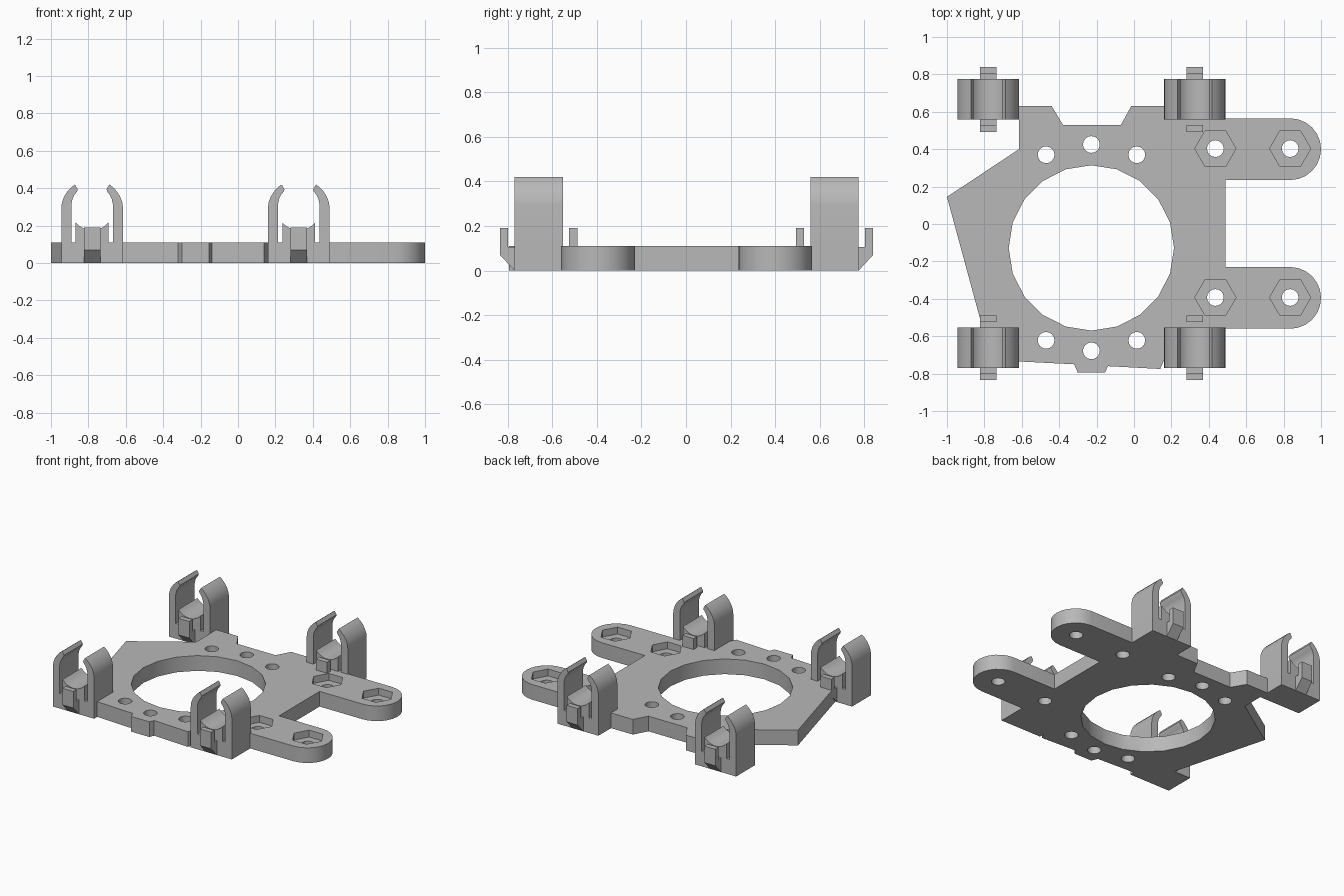
import bpy, bmesh
from math import pi, cos, sin
from mathutils import Vector

cube = bpy.data.objects.get("Cube")
if cube:
    bpy.data.objects.remove(cube, do_unlink=True)

grey = bpy.data.materials.new("mid grey")
grey.use_nodes = True
colour = (0.48, 0.48, 0.48, 1)
grey.diffuse_color = colour
grey.node_tree.nodes["Principled BSDF"].inputs["Base Color"].default_value = colour

PLATE_TOP = 0.11


def ring(cx, cy, r, n, start=0.0, sweep=2 * pi, closed=True):
    """Points on a circle or arc."""
    steps = n if closed else n - 1
    return [(cx + r * cos(start + sweep * i / steps),
             cy + r * sin(start + sweep * i / steps)) for i in range(n)]


def add_prism(bm, points, push):
    """Face through 3D points, pushed into a solid."""
    face = bm.faces.new([bm.verts.new(p) for p in points])
    made = bmesh.ops.extrude_face_region(bm, geom=[face])["geom"]
    bmesh.ops.translate(bm, vec=Vector(push),
                        verts=[v for v in made if isinstance(v, bmesh.types.BMVert)])


def upright(bm, outline, z0, z1):
    add_prism(bm, [(x, y, z0) for x, y in outline], (0, 0, z1 - z0))


def finish(bm, name):
    bmesh.ops.recalc_face_normals(bm, faces=bm.faces[:])
    mesh = bpy.data.meshes.new(name)
    bm.to_mesh(mesh)
    bm.free()
    mesh.materials.append(grey)
    ob = bpy.data.objects.new(name, mesh)
    bpy.context.collection.objects.link(ob)
    return ob


def smooth(ob):
    bpy.ops.object.select_all(action='DESELECT')
    ob.select_set(True)
    bpy.context.view_layer.objects.active = ob
    bpy.ops.object.shade_smooth_by_angle(angle=0.5)


# Base plate outline, with two round-ended lugs on its left side
LUG_R = 0.165
outline = [(-0.615, 0.63), (-0.44, 0.63), (-0.38, 0.53), (-0.07, 0.53),
           (-0.015, 0.63), (0.16, 0.63), (0.16, 0.56), (0.49, 0.565)]
outline += ring(0.835, 0.4, LUG_R, 13, pi / 2, -pi, False)
outline += [(0.49, 0.235), (0.49, -0.23)]
outline += ring(0.835, -0.395, LUG_R, 13, pi / 2, -pi, False)
outline += [(0.49, -0.56), (0.16, -0.555), (0.16, -0.73), (0.14, -0.775),
            (-0.14, -0.76), (-0.155, -0.795), (-0.3, -0.795), (-0.32, -0.75),
            (-0.615, -0.735), (-0.615, -0.555), (-0.81, -0.555), (-1, 0.145),
            (-0.615, 0.4)]
bm = bmesh.new()
upright(bm, outline, 0, PLATE_TOP)
plate = finish(bm, "base_plate")

# Cutters: main opening, bolt holes, and hexagonal nut pockets
lug_holes = [(x, y) for x in (0.435, 0.835) for y in (0.403, -0.393)]
plate_holes = [(-0.47, 0.37), (-0.228, 0.425), (0.015, 0.37),
               (-0.47, -0.622), (-0.228, -0.678), (0.015, -0.622)]
bm = bmesh.new()
upright(bm, ring(-0.228, -0.128, 0.442, 20), -0.1, 0.3)
for x, y in lug_holes + plate_holes:
    upright(bm, ring(x, y, 0.045, 16), -0.1, 0.3)
hole_cutter = finish(bm, "hole_cutter")
bm = bmesh.new()
for x, y in lug_holes:
    upright(bm, ring(x, y, 0.11, 6), 0.06, 0.3)
pocket_cutter = finish(bm, "nut_pocket_cutter")

for cutter in (hole_cutter, pocket_cutter):
    cutter.hide_render = True
    mod = plate.modifiers.new("cut", 'BOOLEAN')
    mod.operation = 'DIFFERENCE'
    mod.solver = 'EXACT'
    mod.object = cutter
bpy.context.view_layer.objects.active = plate
plate.select_set(True)
for mod in list(plate.modifiers):
    bpy.ops.object.modifier_apply(modifier=mod.name)
for cutter in (hole_cutter, pocket_cutter):
    bpy.data.objects.remove(cutter, do_unlink=True)
smooth(plate)

# Spring clip parts as profiles in x and z, centred on the clip
ARM = [(0.111, 0.1), (0.165, 0.1), (0.165, 0.295), (0.161, 0.325), (0.15, 0.355),
       (0.133, 0.382), (0.112, 0.405), (0.092, 0.42), (0.077, 0.395),
       (0.08, 0.383), (0.095, 0.364), (0.105, 0.343), (0.111, 0.315)]
CRADLE = ([(0.088, 0.1)] + ring(0, 0.29, 0.114, 9, -0.69, 2 * 0.69 - pi, False)
          + [(-0.088, 0.1)])
BLOCK = [(-0.165, 0), (0.165, 0), (0.165, PLATE_TOP), (-0.165, PLATE_TOP)]
# Stop tab profile as distance out from the clip face, and z
TAB = [(-0.01, 0), (0, 0), (0.065, 0.07), (0.065, 0.19), (0.028, 0.19),
       (0.028, 0.105), (-0.01, 0.105)]


def clip(cx, y0, y1, name):
    def slab(part, profile):
        bm = bmesh.new()
        add_prism(bm, [(cx + x, y0, z) for x, z in profile], (0, y1 - y0, 0))
        smooth(finish(bm, name + part))

    slab("_block", BLOCK)
    slab("_cradle", CRADLE)
    slab("_left_arm", ARM)
    slab("_right_arm", [(-x, z) for x, z in ARM])
    for part, face, way in (("_rear_tab", y1, 1), ("_front_tab", y0, -1)):
        bm = bmesh.new()
        add_prism(bm, [(cx - 0.044, face + way * d, z) for d, z in TAB],
                  (0.088, 0, 0))
        finish(bm, name + part)


for side, cx in (("right", -0.78), ("left", 0.325)):
    clip(cx, 0.558, 0.775, "rear_" + side + "_clip")
    clip(cx, -0.77, -0.553, "front_" + side + "_clip")
